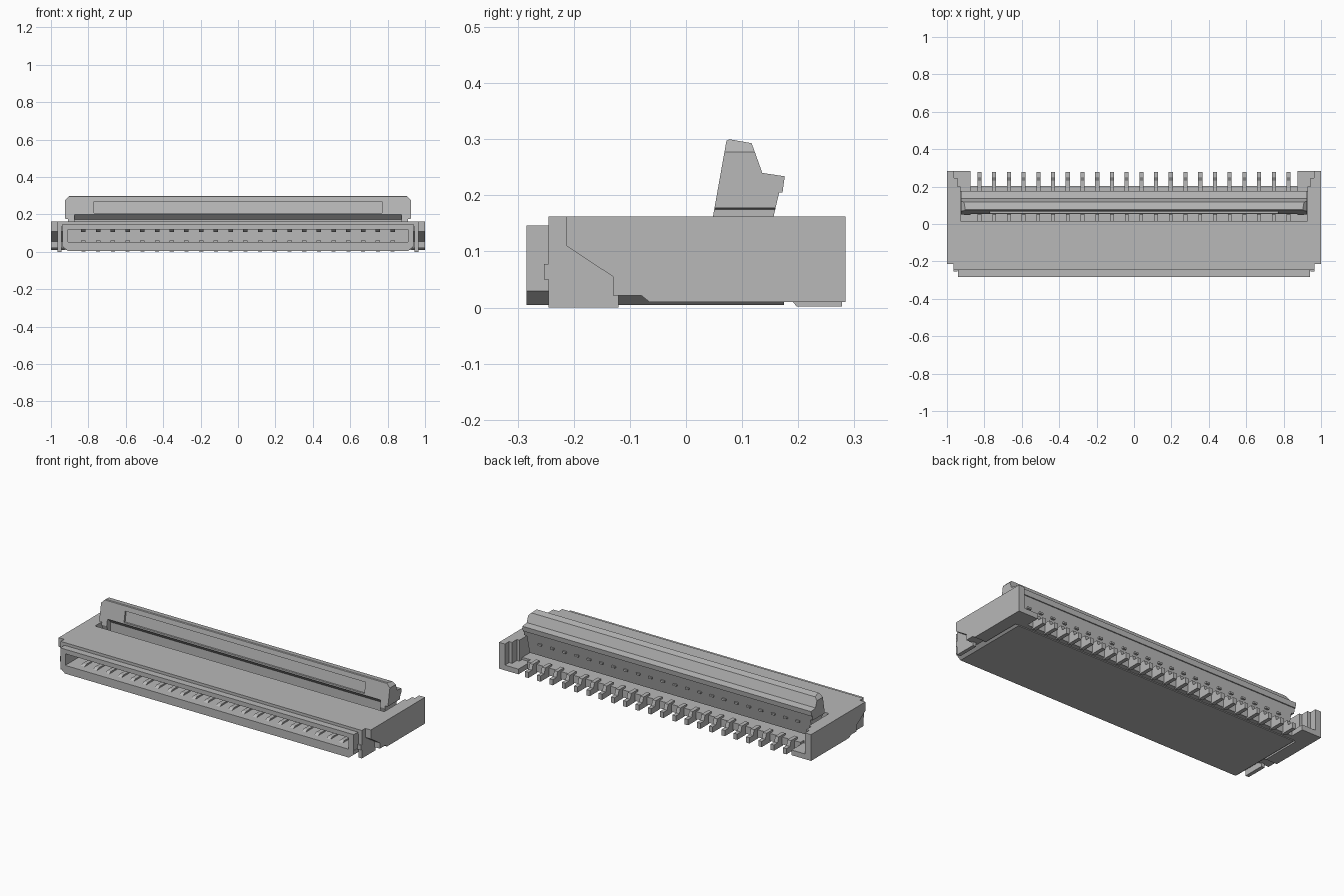
import bpy, bmesh
from mathutils import Vector

if "Cube" in bpy.data.objects:
    bpy.data.objects.remove(bpy.data.objects["Cube"], do_unlink=True)

grey = bpy.data.materials.new("plain_grey")
grey.use_nodes = True
grey.diffuse_color = (0.48, 0.48, 0.48, 1)
grey.node_tree.nodes["Principled BSDF"].inputs["Base Color"].default_value = grey.diffuse_color


def place(axis, u, v, t):
    """Profile coordinates are (y, z) along x, or (x, z) along y."""
    return (t, u, v) if axis == "x" else (u, t, v)


def prism(bm, pts, axis, a, b):
    low = [bm.verts.new(place(axis, u, v, a)) for u, v in pts]
    high = [bm.verts.new(place(axis, u, v, b)) for u, v in pts]
    n = len(pts)
    faces = [bm.faces.new(low), bm.faces.new(high)]
    for i in range(n):
        j = (i + 1) % n
        faces.append(bm.faces.new((low[i], low[j], high[j], high[i])))
    bmesh.ops.recalc_face_normals(bm, faces=faces)


def finish(name, bm):
    mesh = bpy.data.meshes.new(name)
    bm.to_mesh(mesh)
    bm.free()
    mesh.materials.append(grey)
    obj = bpy.data.objects.new(name, mesh)
    bpy.context.collection.objects.link(obj)
    return obj


def part(name, pts, a, b, axis="x"):
    bm = bmesh.new()
    prism(bm, pts, axis, a, b)
    return finish(name, bm)


def rect(u0, u1, v0, v1):
    return [(u0, v0), (u1, v0), (u1, v1), (u0, v1)]


def row(name, pts, width):
    """Repeat one profile at every contact position."""
    bm = bmesh.new()
    for i in range(COUNT):
        x = (i - (COUNT - 1) / 2) * PITCH
        prism(bm, pts, "x", x - width / 2, x + width / 2)
    return finish(name, bm)


def pair(name, pts, a, b):
    for side, s in (("left", 1), ("right", -1)):
        part(side + "_" + name, pts, s * a, s * b)


def cut(obj, pts, a, b, axis="x"):
    tool = part("cutter", pts, a, b, axis)
    tool.hide_render = True
    mod = obj.modifiers.new("cut", "BOOLEAN")
    mod.operation = "DIFFERENCE"
    mod.solver = "EXACT"
    mod.object = tool
    bpy.context.view_layer.objects.active = obj
    bpy.ops.object.modifier_apply(modifier=mod.name)
    bpy.data.objects.remove(tool, do_unlink=True)


COUNT, PITCH = 22, 0.0787

# Housing: floor with chamfered lower corners, stepped roof, inner wall
part("housing_floor", [(-0.91, 0.005), (0.91, 0.005), (0.94, 0.03), (0.94, 0.053),
                       (-0.94, 0.053), (-0.94, 0.03)], -0.284, 0.175, "y")
part("rear_floor", rect(0.17, 0.203, 0.01, 0.053), -0.875, 0.875)
part("housing_roof", [(-0.284, 0.12), (0.015, 0.12), (0.015, 0.162),
                      (-0.245, 0.162), (-0.245, 0.146), (-0.284, 0.146)], -0.94, 0.94)
part("inner_wall", rect(-0.04, 0.01, 0.05, 0.13), -0.92, 0.92)
pair("mouth_cheek", rect(-0.284, 0.0, 0.045, 0.13), 0.908, 0.939)
pair("roof_shoulder", rect(-0.245, -0.1, 0.135, 0.162), 0.935, 0.965)

# Side walls with the sloped front notch
wall = [(-0.213, 0.162), (-0.213, 0.11), (-0.13, 0.055), (-0.13, 0.022),
        (-0.08, 0.022), (-0.065, 0.01), (0.284, 0.01), (0.284, 0.162)]
pair("side_wall", wall, 0.962, 1.0)
pair("inner_cheek", wall[:6] + [(0.2, 0.01), (0.2, 0.162)], 0.927, 0.962)
pair("wall_step", rect(0.2, 0.245, 0.01, 0.162), 0.943, 0.962)
pair("rear_shelf", rect(0.17, 0.284, 0.01, 0.04), 0.875, 0.965)

# Solder clips at the front corners
pair("solder_clip", [(-0.245, 0.0), (-0.12, 0.0), (-0.12, 0.06), (-0.2, 0.135),
                     (-0.245, 0.135), (-0.245, 0.078), (-0.253, 0.078),
                     (-0.253, 0.05), (-0.245, 0.05)], 0.944, 0.965)

# Contacts: mouth tips, fingers under the lever, solder tails
row("lower_contact_tips", [(-0.245, 0.05), (-0.225, 0.062), (-0.04, 0.058), (-0.04, 0.05)], 0.024)
row("upper_contact_tips", [(-0.22, 0.122), (-0.2, 0.105), (-0.18, 0.105), (-0.04, 0.122)], 0.024)
row("contact_fingers", [(0.005, 0.05), (0.06, 0.05), (0.06, 0.12), (0.05, 0.14), (0.005, 0.14)], 0.02)
row("solder_tails", [(0.175, 0.03), (0.197, 0.002), (0.278, 0.002), (0.278, 0.035),
                     (0.245, 0.035), (0.235, 0.065), (0.175, 0.065)], 0.022)
row("lever_contact_ends", rect(0.13, 0.163, 0.14, 0.15), 0.022)

# Raised lever
lever = part("flip_lever", [(0.07, 0.09), (0.048, 0.162), (0.069, 0.28), (0.072, 0.297),
                            (0.077, 0.3), (0.117, 0.293), (0.136, 0.24), (0.176, 0.234),
                            (0.172, 0.205), (0.166, 0.205), (0.156, 0.162), (0.135, 0.07)],
             -0.925, 0.925)
cut(lever, [(0.0, 0.208), (0.067, 0.208), (0.078, 0.27), (0.0, 0.27)], -0.77, 0.77)
cut(lever, [(0.0, 0.05), (0.085, 0.05), (0.085, 0.172), (0.057, 0.2), (0.0, 0.2)], -0.875, 0.875)
for s in (-1, 1):
    cut(lever, [(s * 0.908, 0.0), (s * 1.1, 0.0), (s * 1.1, 0.205), (s * 0.908, 0.175)], 0.0, 0.3, "y")
    cut(lever, [(s * 0.9, 0.302), (s * 0.93, 0.272), (s * 1.1, 0.272), (s * 1.1, 0.4),
                (s * 0.9, 0.4)], 0.0, 0.3, "y")
